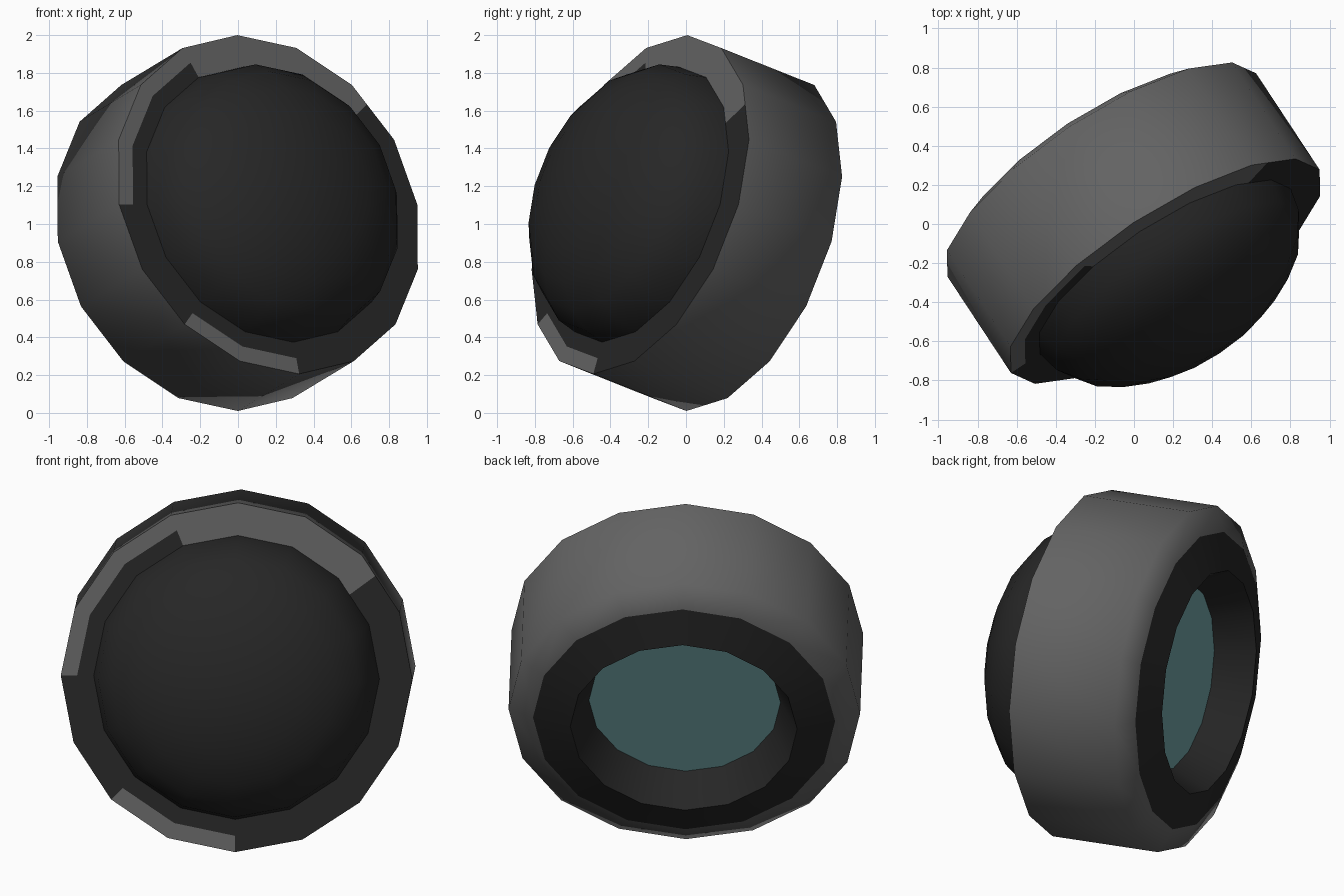
import bpy, bmesh, math
from mathutils import Vector

if "Cube" in bpy.data.objects:
    bpy.data.objects.remove(bpy.data.objects["Cube"])

# Local frame of the tilted unit: axis points backward, up/right span the front rim plane
back = Vector((-0.522, 0.792, -0.315)).normalized()
right = Vector((0.835, 0.55, 0)).normalized()
up = right.cross(back).normalized()
if up.z < 0:
    up = -up
origin = Vector((0.16, -0.242, 1.103))
STEP = 22.5


def material(name, rgb):
    m = bpy.data.materials.new(name)
    m.diffuse_color = (*rgb, 1)
    m.use_nodes = True
    m.node_tree.nodes["Principled BSDF"].inputs["Base Color"].default_value = m.diffuse_color
    return m


grey = material("mid_grey", (0.125, 0.125, 0.125))
dark = material("near_black", (0.0195, 0.0195, 0.0195))
teal = material("dull_teal", (0.16, 0.36, 0.37))


def poly_radius(r, deg):
    """Radius of a 16-sided polygon with corner radius r at an angle."""
    half = math.radians(STEP / 2)
    return r * math.cos(half) / math.cos(math.radians(deg % STEP) - half)


def revolve(name, profile, mats, angles=None, rule=None, smooth=True):
    """Sweep (radius, depth) points, listed front to back, around the axis."""
    angles = angles or [i * STEP for i in range(16)]
    bm = bmesh.new()
    rings = []
    for r, d in profile:
        if r == 0:
            v = bm.verts.new(origin + back * d)
            rings.append([v] * len(angles))
            continue
        ring = []
        for a in angles:
            t, q = math.radians(a), poly_radius(r, a)
            ring.append(bm.verts.new(origin + back * d
                                     + (up * math.cos(t) + right * math.sin(t)) * q))
        rings.append(ring)
    n = len(angles)
    for i in range(len(rings) - 1):
        for j in range(n):
            k = (j + 1) % n
            quad = [rings[i][j], rings[i][k], rings[i + 1][k], rings[i + 1][j]]
            f = bm.faces.new(list(dict.fromkeys(quad)))
            f.smooth = smooth
            if rule:
                end = angles[k] if k else 360
                f.material_index = rule(i, (angles[j] + end) / 2)
    me = bpy.data.meshes.new(name)
    bm.to_mesh(me)
    bm.free()
    for m in mats:
        me.materials.append(m)
    ob = bpy.data.objects.new(name, me)
    bpy.context.collection.objects.link(ob)
    return ob


# Bulging front dome, half an ellipsoid
dome = [(0.768 * math.sin(math.radians(t)), -0.465 * math.cos(math.radians(t)))
        for t in (0, 15, 30, 45, 60, 75, 90)]
dome[0] = (0, -0.465)
revolve("front_dome", dome, [dark])


# Flat front rim: dark with grey arcs (0 = dark, 1 = grey)
def rim_rule(band, a):
    if a > 337 or a < 53:
        return 1
    outer = band == 1
    return 1 if outer and (180 < a < 225 or 270 < a) else 0


rim_angles = sorted([i * STEP for i in range(16)] + [53])
revolve("front_rim", [(0.768, 0), (0.857, 0), (0.945, 0)], [dark, grey],
        rim_angles, rim_rule, smooth=False)

# Main drum with its sloping rear shoulder
revolve("drum", [(0.945, 0), (0.945, 0.622), (0.812, 0.685)], [grey])

# Dark rear collar, recess wall and inset disc
revolve("rear_collar", [(0.812, 0.685), (0.61, 0.75)], [dark])
revolve("recess_wall", [(0.61, 0.75), (0.515, 0.545)], [dark])
revolve("rear_disc", [(0.515, 0.545), (0, 0.545)], [teal], smooth=False)
